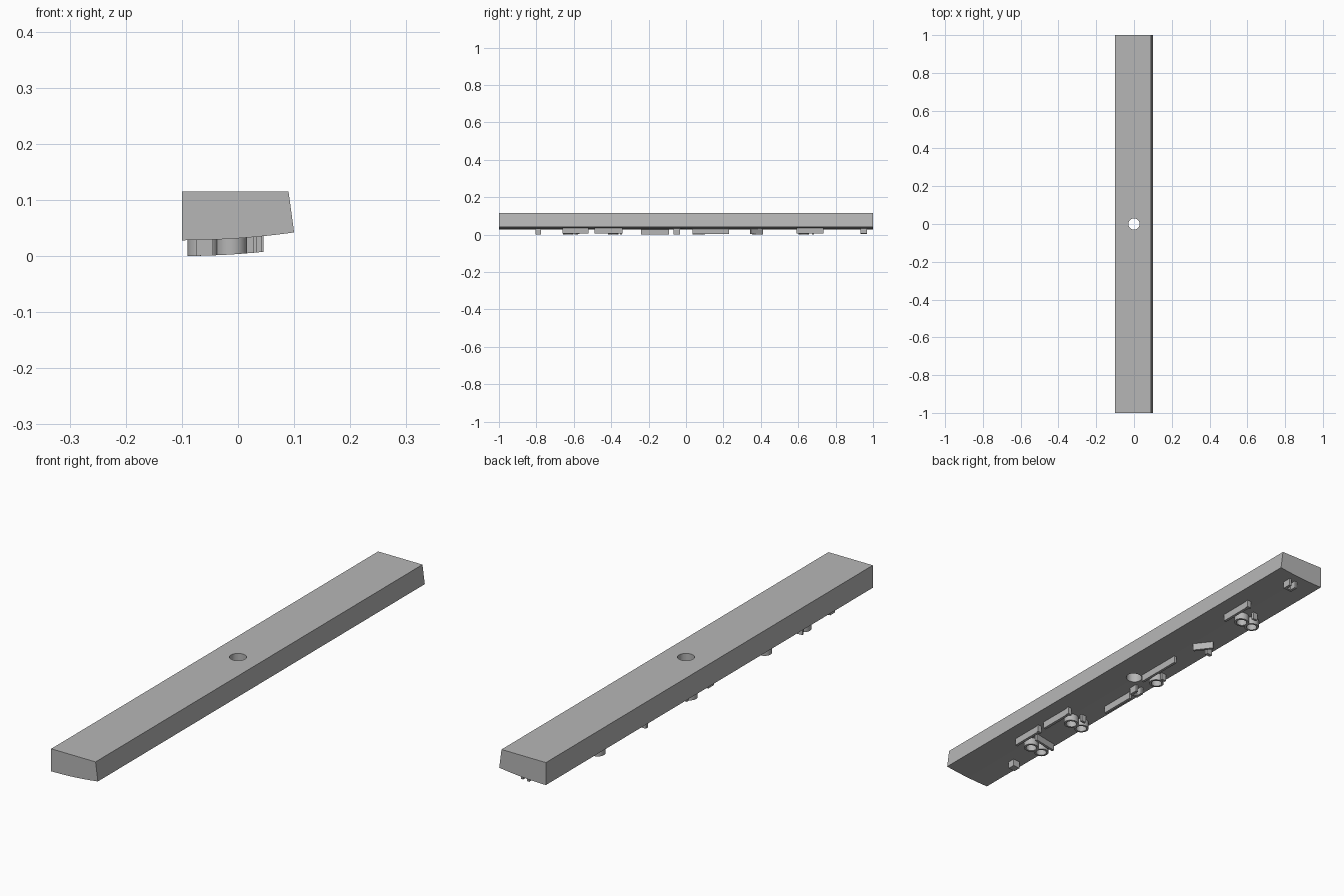
import bpy, bmesh, math
from mathutils import Vector

cube = bpy.data.objects.get("Cube")
if cube:
    bpy.data.objects.remove(cube, do_unlink=True)

grey = bpy.data.materials.new("plain grey")
grey.use_nodes = True
grey.diffuse_color = (0.47, 0.47, 0.47, 1)
grey.node_tree.nodes["Principled BSDF"].inputs["Base Color"].default_value = grey.diffuse_color

RELIEF = 0.028  # height of the raised marks


def under(x):
    """Height of the gently curved underside."""
    return 0.028 + 0.014 * ((x + 0.1) / 0.2) ** 2


def finish(name, bm):
    bmesh.ops.recalc_face_normals(bm, faces=bm.faces)
    mesh = bpy.data.meshes.new(name)
    bm.to_mesh(mesh)
    bm.free()
    mesh.materials.append(grey)
    obj = bpy.data.objects.new(name, mesh)
    bpy.context.collection.objects.link(obj)
    return obj


def smooth(obj):
    bpy.ops.object.select_all(action='DESELECT')
    obj.select_set(True)
    bpy.context.view_layer.objects.active = obj
    bpy.ops.object.shade_smooth_by_angle(angle=math.radians(30))


def loop(bm, points, lift):
    return [bm.verts.new((x, y, under(x) + lift)) for x, y in points]


def bridge(bm, a, b):
    for i in range(len(a)):
        j = (i + 1) % len(a)
        bm.faces.new((a[i], a[j], b[j], b[i]))


def bar(name, start, end, width=0.01):
    """Raised straight rib between two (x, y) points."""
    a, b = Vector(start), Vector(end)
    side = (b - a).normalized().orthogonal() * width / 2
    points = [a - side, b - side, b + side, a + side]
    bm = bmesh.new()
    top, low = loop(bm, points, 0.002), loop(bm, points, -RELIEF)
    bridge(bm, top, low)
    bm.faces.new(top)
    bm.faces.new(low)
    finish(name, bm)


def ring(name, x, y, outer=0.028, inner=0.02, sides=28):
    """Raised hollow ring following the curved underside."""
    def circle(r):
        angles = [2 * math.pi * i / sides for i in range(sides)]
        return [(x + r * math.cos(t), y + r * math.sin(t)) for t in angles]
    bm = bmesh.new()
    loops = [loop(bm, circle(r), lift) for r, lift in
             ((outer, 0.002), (outer, -RELIEF), (inner, -RELIEF), (inner, 0.002))]
    for i in range(4):
        bridge(bm, loops[i], loops[(i + 1) % 4])
    smooth(finish(name, bm))


# Long body: cross-section swept along y
steps = 12
xs = [-0.1 + 0.2 * i / steps for i in range(steps + 1)]
profile = [(x, under(x)) for x in xs] + [(0.09, 0.115), (-0.1, 0.115)]
bm = bmesh.new()
ends = [[bm.verts.new((x, y, z)) for x, z in profile] for y in (-1, 1)]
bridge(bm, *ends)
for end in ends:
    bm.faces.new(end)
body = finish("body", bm)

# Central through hole
bm = bmesh.new()
bmesh.ops.create_cone(bm, cap_ends=True, segments=40, radius1=0.03, radius2=0.03, depth=0.5)
cutter = finish("hole_cutter", bm)
cutter.hide_render = True
cutter.hide_set(True)
cut = body.modifiers.new("hole", 'BOOLEAN')
cut.object = cutter
cut.solver = 'EXACT'
smooth(body)

# Marks with a long rib, a short end tick and a pair of rings
for i, (first, last, ring_y) in enumerate(((-0.66, -0.525, -0.63),
                                           (-0.49, -0.345, -0.39),
                                           (0.59, 0.73, 0.63))):
    bar(f"long_rib_{i}", (0.038, first), (0.038, last))
    bar(f"rib_tick_{i}", (0.028, last), (0.045, last))
    for j, x in enumerate((-0.012, -0.062)):
        ring(f"ring_{i}_{j}", x, ring_y)
bar("cross_rib", (0.01, -0.575), (-0.088, -0.59))
for i, y in enumerate((-0.347, 0.68)):
    bar(f"ring_tick_{i}", (-0.025, y), (-0.045, y))

# Middle marks
bar("middle_rib_front", (-0.058, -0.24), (-0.058, -0.09))
bar("middle_rib_back", (-0.015, 0.035), (-0.015, 0.23))
ring("middle_ring", -0.06, 0.063)
bar("middle_tick", (-0.055, 0.097), (-0.075, 0.097))

# Slanted mark with its stub
bar("slanted_rib", (-0.01, 0.345), (-0.055, 0.41))
bar("slanted_stub", (-0.06, 0.36), (-0.085, 0.36), 0.014)

# Small single block and forked marks
bar("small_block", (-0.045, -0.79), (-0.075, -0.79), 0.03)
for name, x, y in (("middle", -0.055, -0.05), ("end", 0.012, 0.95)):
    for j, offset in enumerate((-0.013, 0.013)):
        bar(f"{name}_fork_prong_{j}", (x + offset, y - 0.015), (x + offset, y + 0.018))
    bar(f"{name}_fork_base", (x - 0.018, y - 0.013), (x + 0.018, y - 0.013))
